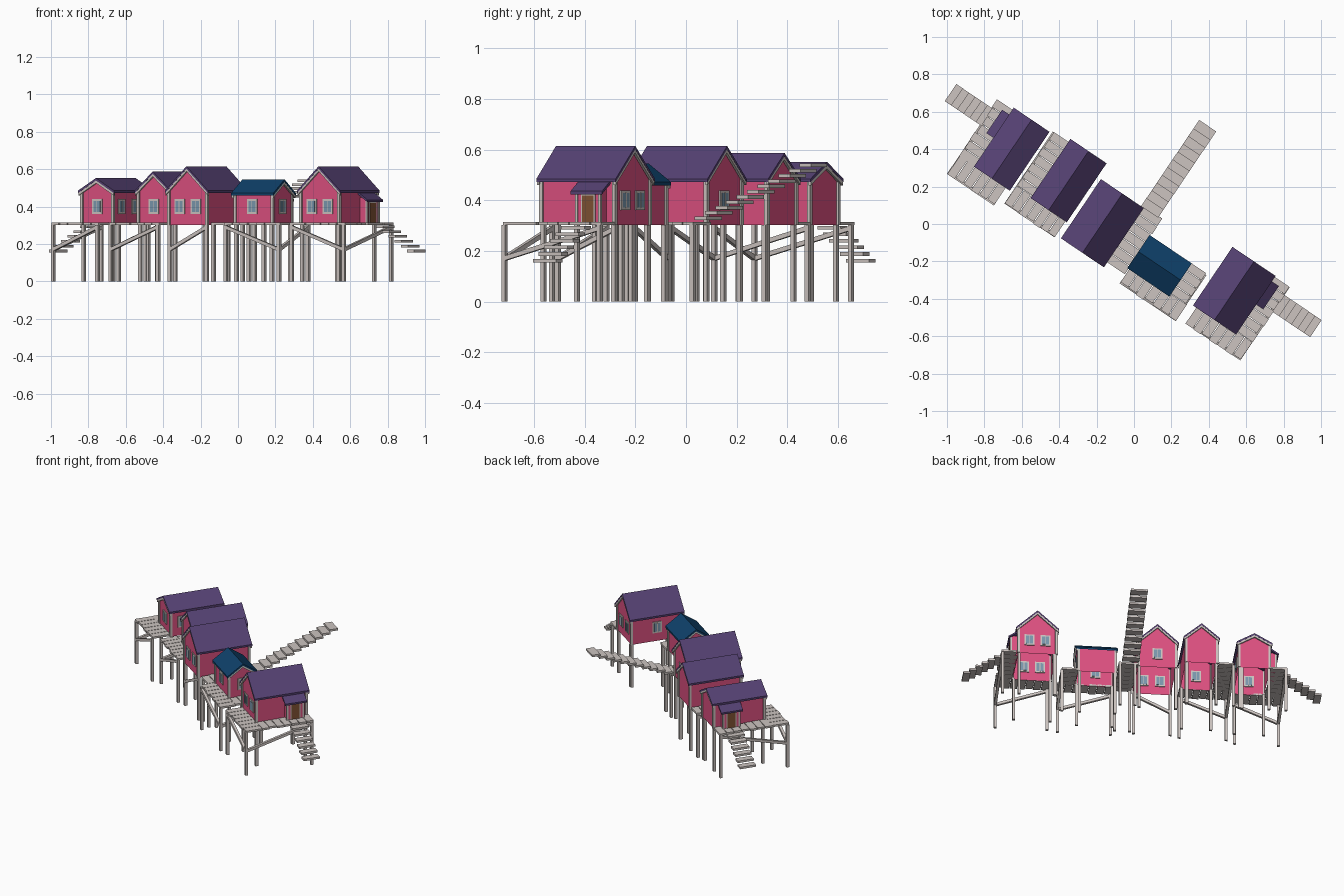
import bpy, bmesh, math, random
from mathutils import Matrix, Vector

if "Cube" in bpy.data.objects:
    bpy.data.objects.remove(bpy.data.objects["Cube"])

random.seed(4)
TURN = Matrix.Rotation(math.radians(-34), 4, 'Z')   # the row of huts runs diagonally


def srgb(r, g, b):
    f = lambda c: c / 12.92 if c <= 0.04045 else ((c + 0.055) / 1.055) ** 2.4
    return (f(r / 255), f(g / 255), f(b / 255), 1)


def material(name, *rgb):
    m = bpy.data.materials.new(name)
    m.diffuse_color = srgb(*rgb)
    m.use_nodes = True
    m.node_tree.nodes["Principled BSDF"].inputs["Base Color"].default_value = m.diffuse_color
    return m


WOOD = material("weathered wood", 204, 196, 192)
PINK = material("pink wall", 220, 80, 128)
PURPLE = material("purple roof", 86, 66, 116)
BLUE = material("blue roof", 14, 64, 105)
GLASS = material("window glass", 122, 152, 174)
BROWN = material("brown door", 128, 82, 52)

parts = {}   # name -> (bmesh, material)


def part(name, mat):
    if name not in parts:
        parts[name] = (bmesh.new(), mat)
    return parts[name][0]


def box(name, mat, a0, a1, b0, b1, z0, z1, rot=None):
    m = Matrix.Translation(((a0 + a1) / 2, (b0 + b1) / 2, (z0 + z1) / 2))
    if rot:
        m = m @ rot
    m = m @ Matrix.Diagonal((a1 - a0, b1 - b0, z1 - z0, 1))
    bmesh.ops.create_cube(part(name, mat), size=1, matrix=m)


def beam(name, p, q, size=0.018):
    p, q = Vector(p), Vector(q)
    d = q - p
    m = Matrix.Translation((p + q) / 2) @ d.to_track_quat('Z', 'Y').to_matrix().to_4x4()
    bmesh.ops.create_cube(part(name, WOOD), size=1, matrix=m @ Matrix.Diagonal((size, size, d.length, 1)))


def prism(name, mat, pts, t0, t1, axis, open_edge=None):
    """Extrude an (across, z) profile along local axis 'a' or 'b'."""
    bm = part(name, mat)
    put = (lambda s, t, z: (s, t, z)) if axis == 'b' else (lambda s, t, z: (t, s, z))
    r0 = [bm.verts.new(put(s, t0, z)) for s, z in pts]
    r1 = [bm.verts.new(put(s, t1, z)) for s, z in pts]
    faces = [bm.faces.new(r0), bm.faces.new(r1[::-1])]
    n = len(pts)
    for i in range(n):
        if i != open_edge:
            j = (i + 1) % n
            faces.append(bm.faces.new((r0[j], r0[i], r1[i], r1[j])))
    bmesh.ops.recalc_face_normals(bm, faces=faces)


FLOOR, DECK = 0.302, 0.315


def house(name, a0, a1, b0, b1, ridge, axis, roof, eave=0.485):
    s0, s1, t0, t1 = (a0, a1, b0, b1) if axis == 'b' else (b0, b1, a0, a1)
    c, h = (s0 + s1) / 2, (s1 - s0) / 2
    k = (ridge - eave) / h

    def chevron(top, low, w):
        return [(c - w, ridge - k * w - top), (c, ridge - top), (c + w, ridge - k * w - top),
                (c + w, ridge - k * w - low), (c, ridge - low), (c - w, ridge - k * w - low)]
    # roof and gable boards
    prism(name + "_roof", roof, chevron(0, 0.013, h), t0, t1, axis)
    for t in (t0 + 0.001, t1 - 0.012):
        prism(name + "_gable_boards", WOOD, chevron(0.009, 0.027, h - 0.002), t, t + 0.011, axis)
    # walls, open underneath
    w, u0, u1 = h - 0.016, t0 + 0.016, t1 - 0.016
    we = ridge - k * w - 0.012
    prism(name + "_walls", PINK, [(c - w, FLOOR), (c + w, FLOOR), (c + w, we), (c, ridge - 0.012), (c - w, we)],
          u0, u1, axis, open_edge=0)
    # corner trim
    for s in (c - w, c + w):
        for t in (u0, u1):
            x, y = (s, t) if axis == 'b' else (t, s)
            box(name + "_corner_trim", WOOD, x - 0.008, x + 0.008, y - 0.008, y + 0.008, FLOOR, we)


def window(face, plane, centre, z=0.4):
    """face is the wall's axis; plane its position along it, centre the position along the wall."""
    for nm, mat, w, h, d in (("window_frames", WOOD, 0.032, 0.039, 0.006), ("window_panes", GLASS, 0.022, 0.029, 0.008)):
        r = (plane - d, plane + d, centre - w, centre + w)
        if face == 'b':
            r = r[2:] + r[:2]
        box(nm, mat, *r, z - h, z + h)
    r = (plane - 0.009, plane + 0.009, centre - 0.002, centre + 0.002)
    box("window_bars", WOOD, *(r if face == 'a' else r[2:] + r[:2]), z - 0.03, z + 0.03)


def planks(a0, a1, b0, b1, along):
    lo, hi = (b0, b1) if along == 'a' else (a0, a1)
    n = max(2, round((hi - lo) / 0.05))
    step = (hi - lo) / n
    for i in range(n):
        p, q = lo + i * step + 0.002, lo + (i + 1) * step - 0.002
        e0, e1 = random.uniform(0, 0.012), random.uniform(0, 0.012)
        r = (a0 + e0, a1 - e1, p, q) if along == 'a' else (p, q, b0 + e0, b1)
        box("deck_planks", WOOD, *r, FLOOR, DECK)


# five huts
house("end_hut_left", -0.881, -0.650, -0.224, 0.156, 0.552, 'b', PURPLE)
house("second_hut", -0.536, -0.303, -0.194, 0.187, 0.587, 'b', PURPLE)
house("middle_hut", -0.281, -0.004, -0.282, 0.100, 0.615, 'b', PURPLE)
house("small_hut", 0.102, 0.374, -0.216, -0.002, 0.545, 'a', BLUE, 0.472)
house("end_hut_right", 0.505, 0.783, -0.185, 0.193, 0.615, 'b', PURPLE)

# windows
window('b', -0.208, -0.765)
window('a', -0.666, -0.13)
window('a', -0.666, 0.0)
window('b', -0.178, -0.42)
for x in (-0.195, -0.09):
    window('b', -0.266, x)
window('b', 0.084, -0.142)
window('b', -0.200, 0.23)
window('a', 0.358, -0.109)
for x in (0.592, 0.696):
    window('b', -0.169, x)
    window('b', 0.177, x)
window('a', 0.521, 0.0)

# entrance porches at both ends of the row
for name, wall, d, c in (("right_porch", 0.767, 1, 0.083), ("left_porch", -0.865, -1, 0.037)):
    out = wall + d * 0.045
    x0, x1 = sorted((wall, out))
    box(name + "_walls", PINK, x0, x1, c - 0.055, c + 0.055, FLOOR, 0.447)
    for y in (c - 0.055, c + 0.055):
        box(name + "_trim", WOOD, out - 0.006, out + 0.006, y - 0.006, y + 0.006, FLOOR, 0.442)
    box(name + "_door_frame", WOOD, out - 0.003, out + 0.003, c - 0.034, c + 0.034, DECK, 0.427)
    box(name + "_door", BROWN, out - 0.005, out + 0.005, c - 0.027, c + 0.027, DECK, 0.42)
    e = wall + d * 0.061
    prism(name + "_roof", PURPLE, [(wall, 0.478), (e, 0.436), (e, 0.424), (wall, 0.466)],
          c - 0.075, c + 0.075, 'b')

# decks: side strips and front strips
planks(-0.982, -0.868, -0.224, 0.145, 'a')
planks(-0.978, -0.675, -0.340, -0.208, 'b')
planks(-0.640, -0.522, -0.180, 0.170, 'a')
planks(-0.637, -0.310, -0.300, -0.180, 'b')
planks(-0.018, 0.112, -0.252, 0.110, 'a')
planks(0.358, 0.475, -0.200, 0.000, 'a')
planks(0.112, 0.478, -0.308, -0.200, 'b')
planks(0.768, 0.882, -0.170, 0.188, 'a')
planks(0.524, 0.880, -0.290, -0.170, 'b')

# stairs
for d, start, c in ((1, 0.855, 0.08), (-1, -0.942, 0.034)):
    for i in range(6):
        p = start + d * (0.018 + i * 0.040)
        q = p + d * 0.046
        z = 0.292 - i * 0.026
        box("end_stairs", WOOD, min(p, q), max(p, q), c - 0.055, c + 0.055, z - 0.007, z + 0.007)
for i in range(11):
    b = 0.10 + i * 0.050
    z = 0.330 + i * 0.0208
    box("back_stairs", WOOD, -0.022, 0.088, b, b + 0.056, z - 0.007, z + 0.007)

# stilts
for a0, a1, b0, b1 in ((-0.970, -0.685, -0.328, 0.132), (-0.860, -0.67, -0.20, 0.135),
                       (-0.627, -0.322, -0.288, 0.158), (-0.515, -0.325, -0.17, 0.165),
                       (-0.262, -0.024, -0.262, 0.08), (0.004, 0.1, -0.24, 0.1),
                       (0.122, 0.465, -0.297, -0.02), (0.123, 0.352, -0.196, -0.022),
                       (0.535, 0.870, -0.278, 0.175), (0.526, 0.762, -0.165, 0.172)):
    for a in (a0, a1):
        for b in (b0, b1):
            box("stilts", WOOD, a - 0.009, a + 0.009, b - 0.009, b + 0.009, 0, FLOOR)

# diagonal braces rising from the outer corner stilts
for a, b, a2, b2 in ((-0.970, -0.328, -0.685, 0.132), (-0.627, -0.288, -0.322, 0.158),
                     (0.465, -0.297, 0.122, -0.02), (0.870, -0.278, 0.535, 0.175)):
    beam("braces", (a, b, 0.17), (a2, b, 0.29))
    beam("braces", (a, b, 0.17), (a, b2, 0.29))
beam("braces", (-0.262, -0.262, 0.17), (-0.024, -0.262, 0.29))

for name, (bm, mat) in parts.items():
    bm.transform(TURN)
    me = bpy.data.meshes.new(name)
    bm.to_mesh(me)
    bm.free()
    me.materials.append(mat)
    bpy.context.collection.objects.link(bpy.data.objects.new(name, me))
